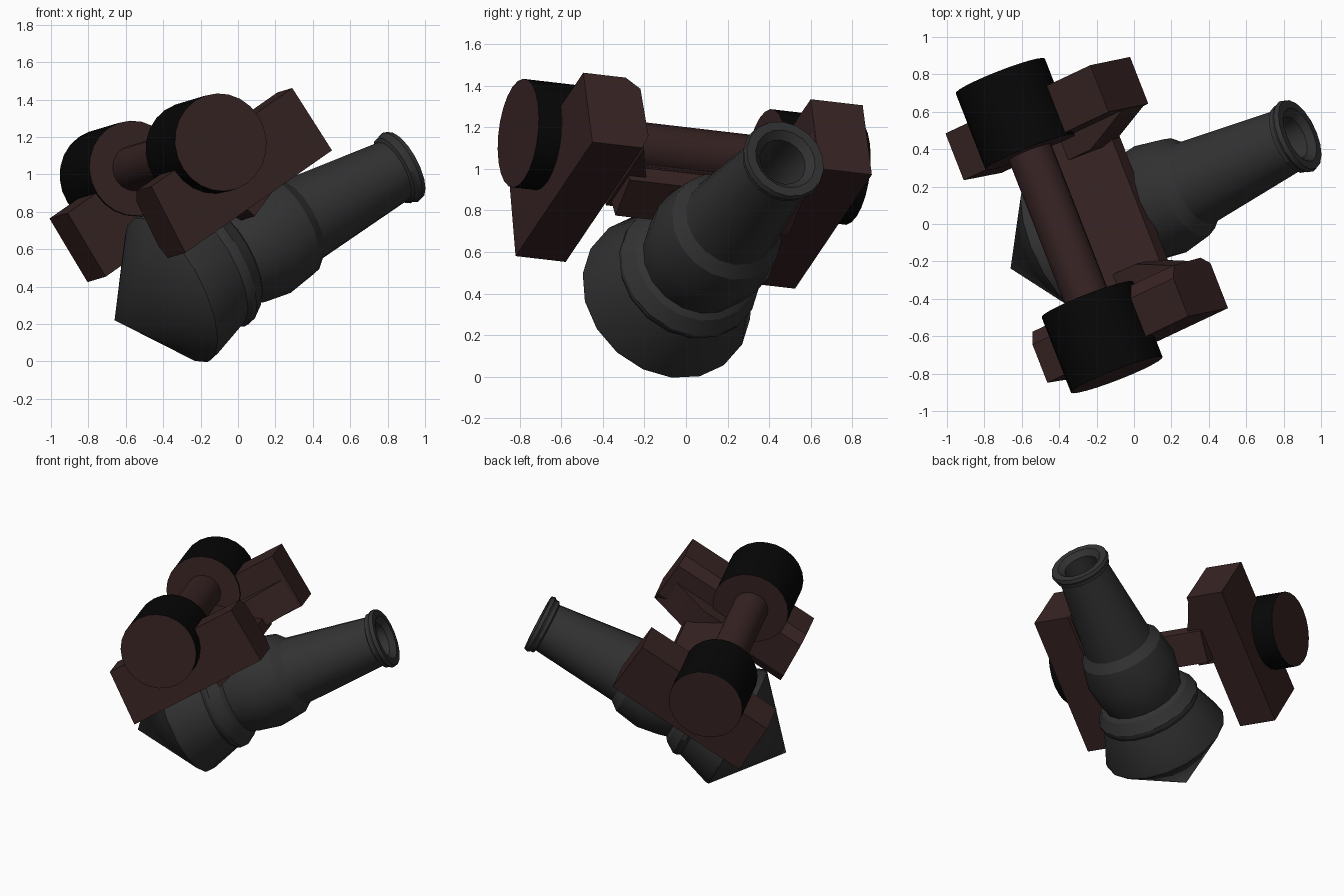
import bpy, bmesh, math
from mathutils import Vector, Matrix

if "Cube" in bpy.data.objects:
    bpy.data.objects.remove(bpy.data.objects["Cube"])

# tilted frames: axle direction, barrel direction, carriage direction
A = Vector((-.361, .926, -.108)).normalized()
D = Vector((.815, .377, .436)).normalized()
DS = D.cross(A).normalized()
F = Vector((.762, .362, .533))
F = (F - A * F.dot(A)).normalized()
W = F.cross(A)


def frame(x, y, z, origin):
    m = Matrix((x, y, z)).transposed().to_4x4()
    m.translation = origin
    return m


CARRIAGE = frame(F, A, W, A * .01)                    # local: forward, sideways, up
BARREL = frame(DS, D.cross(DS), D, (-.66, -.238, .22)) # local z runs to the muzzle


def material(name, c):
    m = bpy.data.materials.new(name)
    m.diffuse_color = (*c, 1)
    m.use_nodes = True
    m.node_tree.nodes["Principled BSDF"].inputs["Base Color"].default_value = m.diffuse_color
    return m


wood = material("dark_wood", (.039, .017, .017))
iron = material("iron", (.032, .032, .032))
black = material("black_tyre", (.002, .002, .002))


def finish(name, bm, mats, matrix, angle=30):
    bmesh.ops.remove_doubles(bm, verts=bm.verts, dist=1e-5)
    bmesh.ops.recalc_face_normals(bm, faces=bm.faces)
    bm.transform(matrix)
    me = bpy.data.meshes.new(name)
    bm.to_mesh(me)
    bm.free()
    ob = bpy.data.objects.new(name, me)
    bpy.context.collection.objects.link(ob)
    for m in mats:
        me.materials.append(m)
    bpy.ops.object.select_all(action='DESELECT')
    bpy.context.view_layer.objects.active = ob
    ob.select_set(True)
    bpy.ops.object.shade_smooth_by_angle(angle=math.radians(angle))
    return ob


def loft(name, rings, mats, matrix):
    bm = bmesh.new()
    loops = [[bm.verts.new(p) for p in ring] for ring in rings]
    n = len(loops[0])
    for r0, r1 in zip(loops, loops[1:]):
        for i in range(n):
            bm.faces.new((r0[i], r0[(i + 1) % n], r1[(i + 1) % n], r1[i]))
    bm.faces.new(loops[0])
    bm.faces.new(loops[-1])
    return finish(name, bm, mats, matrix)


def lathe(name, profile, mats, matrix, sides=18):
    bm = bmesh.new()
    vs = [bm.verts.new((r, 0, z)) for r, z in profile]
    es = [bm.edges.new(p) for p in zip(vs, vs[1:])]
    bmesh.ops.spin(bm, geom=vs + es, cent=(0, 0, 0), axis=(0, 0, 1),
                   angle=2 * math.pi, steps=sides)
    return finish(name, bm, mats, matrix, 20)


# barrel with conical breech, bands, muzzle lip and bore
lathe("barrel", [(0, 0), (.432, .37), (.432, .39), (.345, .63), (.358, .655), (.358, .68),
                 (.31, .75), (.28, .77), (.295, .83), (.316, .98), (.285, 1.15),
                 (.236, 1.21), (.174, 1.82), (.195, 1.83), (.195, 1.85),
                 (.208, 1.87), (.2, 1.895), (.155, 1.895), (.118, 1.86), (.11, 1.3), (0, 1.3)],
      [iron], BARREL)

# carriage cheeks: near one has eased inner edges, far one is square
near = [(-.73, .727), (-.73, 1.125), (-.51, 1.125), (-.44, 1.07), (-.43, .8), (-.47, .727)]
far = [(.72, .727), (.72, 1.125), (.45, 1.125), (.45, .727)]
for name, sec, slant in (("near_cheek", near, .1), ("far_cheek", far, .03)):
    back = [(-.21 + slant * (w - .727) + .01, a, w) for a, w in sec]
    loft(name, [back, [(.825, a, w) for a, w in sec]], [wood], CARRIAGE)

# crossbed under the axle, with flared gussets towards the muzzle
bed = [(.57, .71), (.36, .64), (.26, 1.03), (.47, .87), (.57, .79)]
loft("crossbed", [[(f, a, w) for f, w in bed] for a in (-.44, .46)], [wood], CARRIAGE)
for s, name in ((-1, "near_gusset"), (1, "far_gusset")):
    tri = [(.3, .33), (.52, .33), (.81, .455), (.3, .455)]
    loft(name, [[(f, a * s, w) for f, a in tri] for w in (.735, .95)], [wood], CARRIAGE)


# axle and wheels
def cylinder(name, r, a0, a1, sides, mats):
    bm = bmesh.new()
    bmesh.ops.create_cone(bm, cap_ends=True, segments=sides, radius1=r, radius2=r, depth=a1 - a0)
    for f in bm.faces:
        f.material_index = 1 if len(f.verts) == 4 and len(mats) > 1 else 0
    m = frame(W, F, A, CARRIAGE @ Vector((.265, (a0 + a1) / 2, 1.12)))
    return finish(name, bm, mats, m)


cylinder("axle", .122, -.5, .5, 20, [wood])
cylinder("near_wheel", .263, -.85, -.415, 24, [wood, black])
cylinder("far_wheel", .256, .435, .875, 24, [wood, black])
